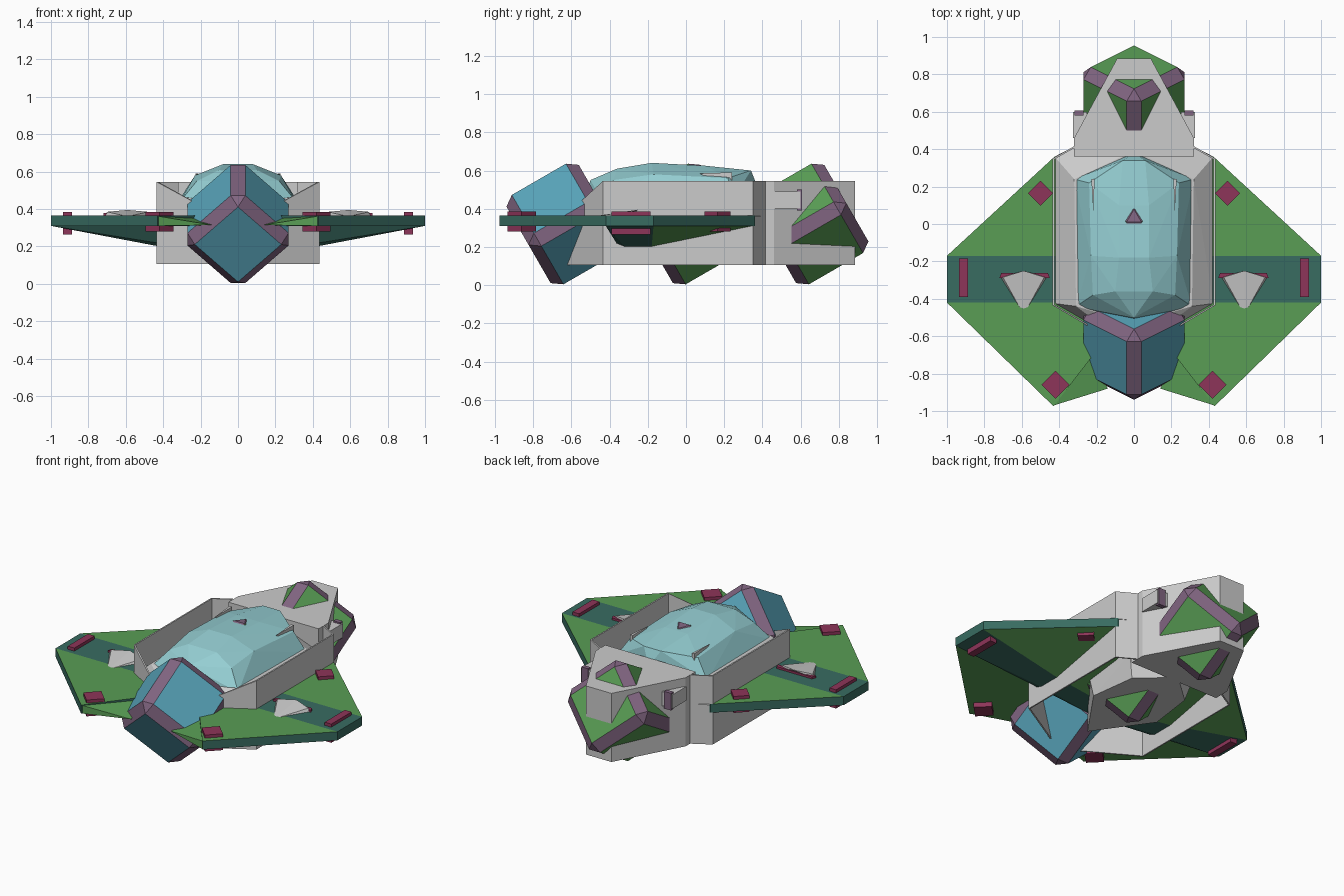
import bpy, bmesh
from math import radians
from mathutils import Matrix, Vector

if "Cube" in bpy.data.objects:
    bpy.data.objects.remove(bpy.data.objects["Cube"])


def mat(name, r, g, b):
    m = bpy.data.materials.new(name)
    m.diffuse_color = (r, g, b, 1)
    m.use_nodes = True
    m.node_tree.nodes["Principled BSDF"].inputs["Base Color"].default_value = m.diffuse_color
    return m


GREEN = mat("green", 0.10, 0.34, 0.09)
TEAL = mat("dark_teal", 0.04, 0.15, 0.12)
BLUE = mat("blue", 0.10, 0.38, 0.50)
PURPLE = mat("purple", 0.22, 0.13, 0.22)
RED = mat("red", 0.27, 0.035, 0.10)
GLASS = mat("glass", 0.30, 0.62, 0.65)


def finish(bm, name, mats=()):
    me = bpy.data.meshes.new(name)
    bmesh.ops.recalc_face_normals(bm, faces=bm.faces)
    bm.to_mesh(me)
    bm.free()
    ob = bpy.data.objects.new(name, me)
    bpy.context.collection.objects.link(ob)
    for m in mats:
        me.materials.append(m)
    return ob


def hull(name, pts, mats=(), mirror=True, pick=None):
    """Flat-faced convex solid around points, optionally mirrored in x."""
    allp = set(pts)
    if mirror:
        allp |= {(-x, y, z) for x, y, z in pts}
    bm = bmesh.new()
    for p in sorted(allp):
        bm.verts.new(p)
    bmesh.ops.convex_hull(bm, input=bm.verts[:])
    bmesh.ops.delete(bm, geom=[v for v in bm.verts if not v.link_faces], context='VERTS')
    bmesh.ops.dissolve_limit(bm, angle_limit=0.01, verts=bm.verts[:], edges=bm.edges[:])
    bmesh.ops.recalc_face_normals(bm, faces=bm.faces)
    if pick:
        for f in bm.faces:
            f.normal_update()
            f.material_index = pick(f)
    return finish(bm, name, mats)


def prism(name, outline, z0, z1, mats=(), mirror=True, pick=None):
    return hull(name, [(x, y, z) for x, y in outline for z in (z0, z1)], mats, mirror, pick)


# Three bevelled cubes standing on edge, tilted back
for name, y, face in (("front_cube", -0.635, BLUE), ("middle_cube", 0.005, GREEN), ("rear_cube", 0.65, GREEN)):
    bm = bmesh.new()
    bmesh.ops.create_cube(bm, size=0.437)
    bmesh.ops.bevel(bm, geom=bm.edges[:], offset=0.055, segments=1, profile=0.5,
                    affect='EDGES', material=1)
    bm.transform(Matrix.Translation((0, y, 0.32)) @ Matrix.Rotation(radians(30), 4, 'X')
                 @ Matrix.Rotation(radians(45), 4, 'Y'))
    finish(bm, name, (face, PURPLE))

# Wing plate: rear panel, dark band, front panels with dark rims
Z0, Z1 = 0.31, 0.365
rim = lambda f: 1 if abs(f.normal.z) < 0.5 else 0
prism("wing_rear_panel", [(0, .36), (.425, .36), (1, -.17), (0, -.17)], Z0, Z1, (GREEN, TEAL), pick=rim)
prism("wing_band", [(1, -.17), (1, -.42)], Z0, Z1, (TEAL,))
for s, side in ((1, "right"), (-1, "left")):
    prism(f"wing_front_panel_{side}", [(0, -.42), (s, -.42), (s * .43, -.975), (s * .24, -.64)],
          Z0, Z1, (GREEN, TEAL), False, rim)
    hull(f"wing_nose_flap_{side}", [(s * .43, -.97, .362), (s * .25, -.64, .362), (s * .14, -.88, .315),
                                    (s * .43, -.97, .31), (s * .25, -.64, .31)], (GREEN,), False)

# Wing underside sloping down to the keel
hull("wing_underside", [(1, -.17, .31), (1, -.42, .31), (.42, .36, .31), (.42, -.42, .31),
                        (.42, -.18, .2), (.42, -.32, .2), (0, -.18, .15), (0, -.32, .15)],
     (GREEN, TEAL), pick=lambda f: 1 if f.calc_center_median().y < -.2 else 0)

# Hull deck inside the wall, and glass canopy
hull("hull_deck", [(.425, .36, .36), (.425, -.425, .36), (0, -.67, .36), (0, .58, .36),
                   (.32, .24, .46), (.31, -.44, .46), (0, -.53, .46), (0, .39, .5)])
hull("canopy", [(.32, .24, .44), (.31, -.44, .44), (0, -.53, .44), (0, .38, .5),
                (.24, .22, .56), (.23, -.17, .58), (.22, -.38, .55), (0, -.5, .55),
                (.08, -.18, .64), (.08, .1, .625), (.06, .34, .6), (.1, -.36, .61)], (GLASS,))

# Thin wall ring around the hull: plan position and top height
ring = [(.435, .35, .545), (0, .6, .545), (-.435, .35, .545),
        (-.435, -.435, .545), (0, -.69, .31), (.435, -.435, .545)]
bm = bmesh.new()
lo = [bm.verts.new((x, y, .105)) for x, y, z in ring]
hi = [bm.verts.new(p) for p in ring]
for i in range(6):
    j = (i + 1) % 6
    bm.faces.new((lo[i], lo[j], hi[j], hi[i]))
wall = finish(bm, "hull_wall")
sol = wall.modifiers.new("thickness", 'SOLIDIFY')
sol.thickness = 0.01
sol.offset = -1

# Belly plate and rear housing
hull("belly_plate", [(0, -.42, .107), (.24, -.08, .107), (.2, .22, .107), (0, .4, .107),
                     (.28, -.08, .25), (.24, .25, .25), (0, -.4, .25)])
prism("rear_housing", [(.32, .36), (.32, .46), (.09, .885)], .105, .545)

for s, side in ((1, "right"), (-1, "left")):
    # Side pod on the rear housing
    prism(f"side_pod_{side}", [(s * .25, .46), (s * .325, .46), (s * .325, .6), (s * .25, .6)],
          .4, .49, (), False)
    hull(f"side_pod_cap_{side}", [(s * x, y, z) for x in (.27, .318) for y in (.58, .607) for z in (.39, .5)],
         (PURPLE,), False)
    # Red wing studs passing through the plate
    for n, x, y, r in (("rear", .5, .165, .067), ("front", .42, -.86, .075)):
        prism(f"{n}_stud_{side}", [(s * x + r, y), (s * x, y + r), (s * x - r, y), (s * x, y - r)],
              .28, .385, (RED,), False)
    prism(f"tip_stud_{side}", [(s * x, y) for x in (.888, .935) for y in (-.39, -.185)],
          .265, .385, (RED,), False)
    # Grey arrow fin with a red bar behind it
    hull(f"wing_fin_{side}", [(s * .715, -.285, .36), (s * .465, -.285, .36), (s * .59, -.485, .36),
                              (s * .7, -.285, .385), (s * .48, -.285, .385), (s * .59, -.25, .395)], (), False)
    prism(f"fin_bar_{side}", [(s * .45, -.29), (s * .72, -.29), (s * .71, -.262), (s * .46, -.262)],
          .27, .378, (RED,), False)
    # Slim blade on the canopy
    hull(f"canopy_blade_{side}", [(s * .21, .24, .5), (s * .228, .24, .5), (s * .21, .24, .59),
                                  (s * .228, .24, .59), (s * .218, .07, .585)], (), False)
